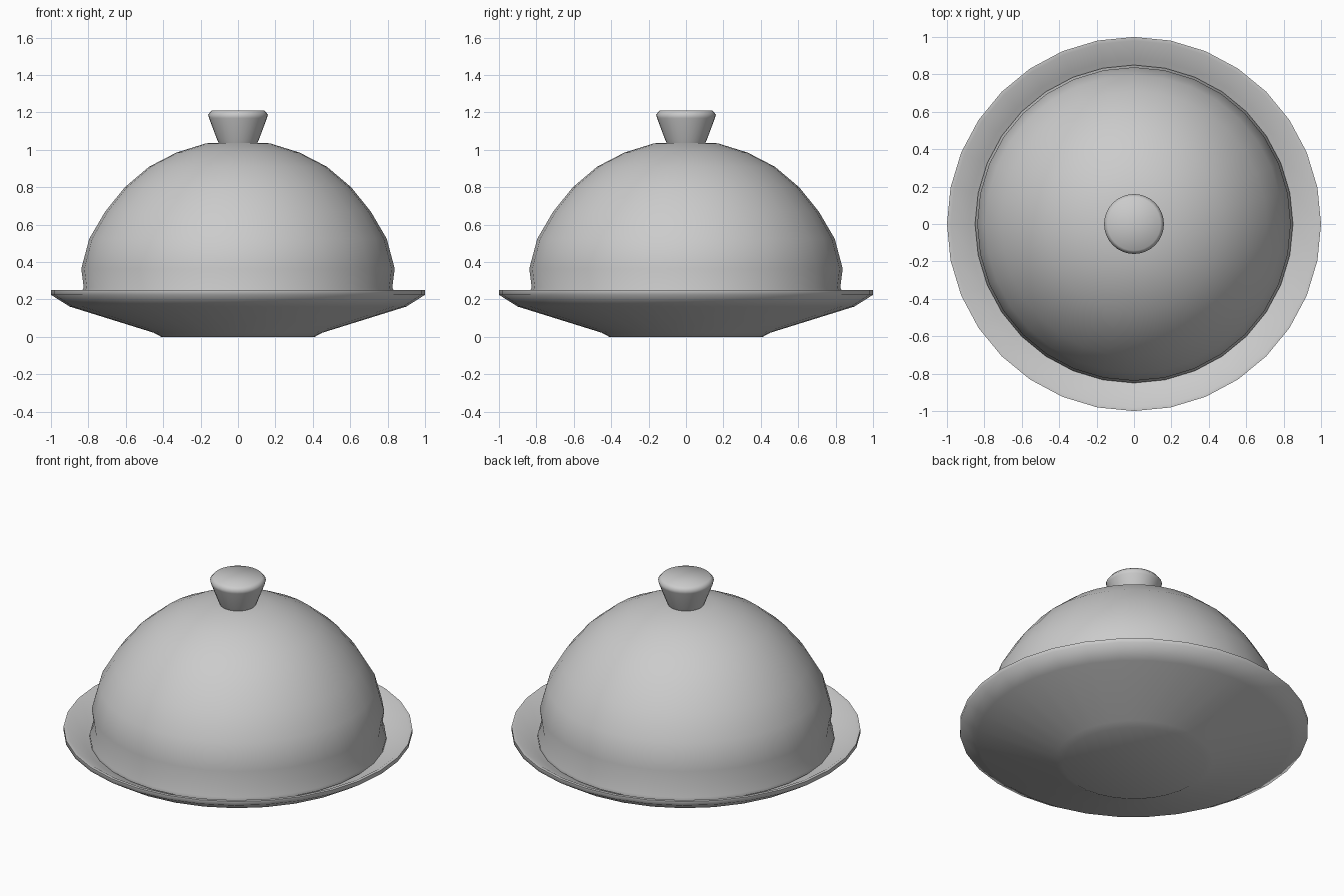
import bpy, bmesh, math

if "Cube" in bpy.data.objects:
    bpy.data.objects.remove(bpy.data.objects["Cube"])


def lathe(name, profile, segments=32, angle=60):
    """Revolve an (r, z) profile around the z axis; r = 0 makes a pole."""
    bm = bmesh.new()
    rings = []
    for r, z in profile:
        if r == 0:
            rings.append([bm.verts.new((0, 0, z))])
        else:
            rings.append([bm.verts.new((r * math.cos(2 * math.pi * i / segments),
                                        r * math.sin(2 * math.pi * i / segments), z))
                          for i in range(segments)])
    for a, b in zip(rings, rings[1:]):
        for i in range(segments):
            j = (i + 1) % segments
            if len(a) == 1:
                bm.faces.new((a[0], b[j], b[i]))
            elif len(b) == 1:
                bm.faces.new((a[i], a[j], b[0]))
            else:
                bm.faces.new((a[i], a[j], b[j], b[i]))
    bmesh.ops.recalc_face_normals(bm, faces=bm.faces)
    mesh = bpy.data.meshes.new(name)
    bm.to_mesh(mesh)
    bm.free()
    obj = bpy.data.objects.new(name, mesh)
    bpy.context.collection.objects.link(obj)
    bpy.ops.object.select_all(action='DESELECT')
    obj.select_set(True)
    bpy.context.view_layer.objects.active = obj
    bpy.ops.object.shade_smooth_by_angle(angle=math.radians(angle))
    return obj


# Shallow dish with a small foot and thin raised rim
lathe("plate", [(0, 0), (0.41, 0), (0.45, 0.022), (0.90, 0.162), (1.0, 0.225),
                (1.0, 0.25), (0.98, 0.25), (0.88, 0.192), (0.44, 0.052),
                (0.40, 0.03), (0, 0.03)])

# Hollow dome: outer wall with flared lip, then the inner wall
outer = [(0, 1.04), (0.17, 1.035), (0.33, 0.985), (0.475, 0.91), (0.605, 0.80),
         (0.71, 0.67), (0.795, 0.525), (0.838, 0.365), (0.825, 0.265),
         (0.85, 0.205), (0.85, 0.185)]
inner = [(0.83, 0.185), (0.805, 0.265), (0.818, 0.362), (0.776, 0.517),
         (0.694, 0.658), (0.591, 0.785), (0.465, 0.892), (0.323, 0.966),
         (0.167, 1.015), (0, 1.02)]
lathe("dome_lid", outer + inner)

# Tapered knob with a bevelled top
lathe("lid_knob", [(0, 1.03), (0.10, 1.03), (0.112, 1.055), (0.155, 1.17),
                   (0.16, 1.188), (0.142, 1.21), (0, 1.21)])
